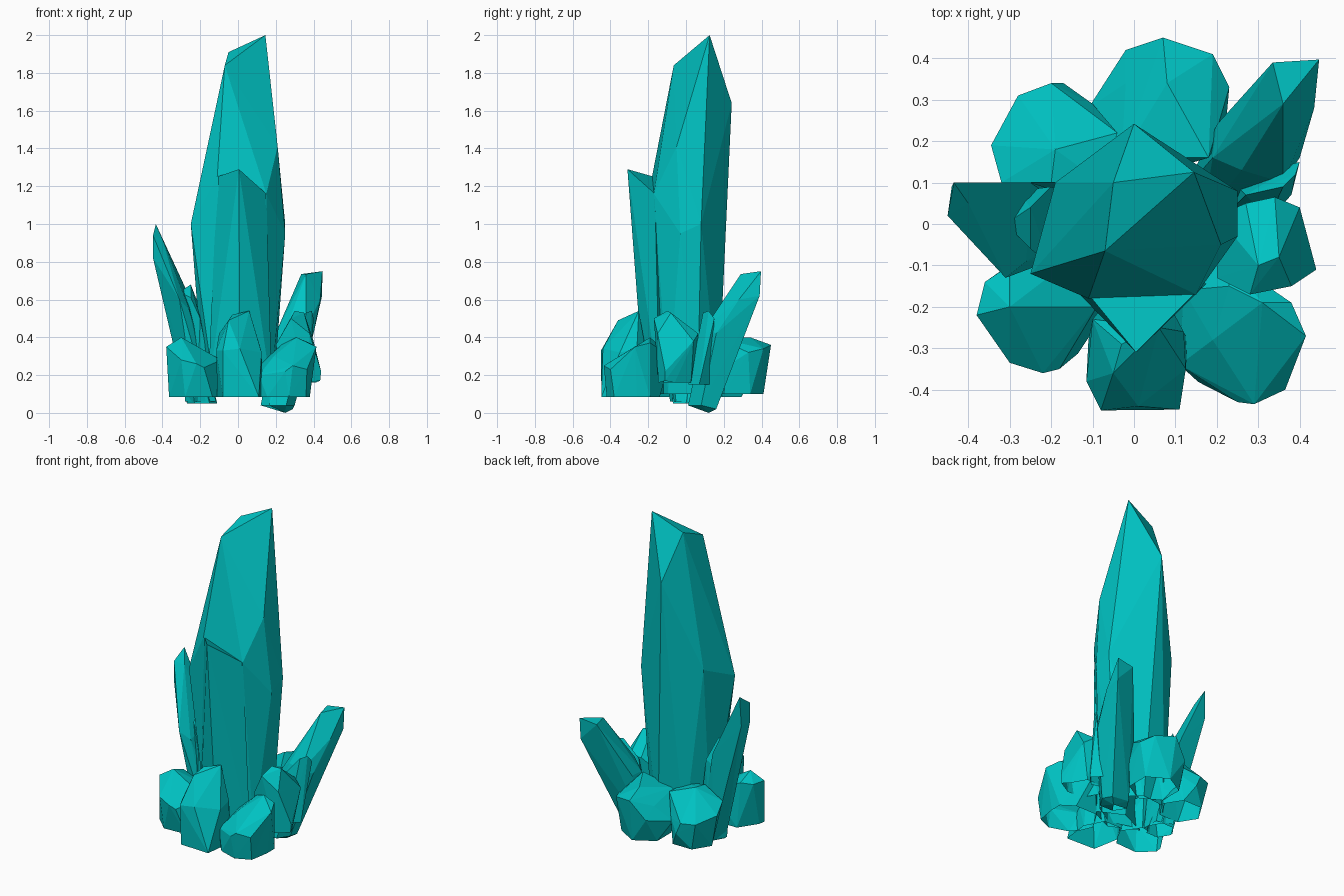
import bpy, bmesh, math

mat = bpy.data.materials.new("teal_crystal")
mat.diffuse_color = (0.0, 0.55, 0.55, 1)


def crystal(name, base, sides, tips, turn=0.0):
    """Open-footed hull of a flat foot (cx, cy, z, rx, ry) and cut facet corners."""
    cx, cy, z, rx, ry = base
    bm = bmesh.new()
    for i in range(sides):
        a = math.radians(turn) + math.tau * i / sides
        bm.verts.new((cx + rx * math.cos(a), cy + ry * math.sin(a), z))
    for p in tips:
        bm.verts.new(p)
    res = bmesh.ops.convex_hull(bm, input=bm.verts[:])
    junk = {g for g in res["geom_interior"] + res["geom_unused"]
            if isinstance(g, bmesh.types.BMVert)}
    bmesh.ops.delete(bm, geom=list(junk), context='VERTS')
    bmesh.ops.recalc_face_normals(bm, faces=bm.faces[:])
    foot = [f for f in bm.faces if f.normal.z < -0.95]
    bmesh.ops.delete(bm, geom=foot, context='FACES')
    me = bpy.data.meshes.new(name)
    bm.to_mesh(me)
    bm.free()
    me.materials.append(mat)
    ob = bpy.data.objects.new(name, me)
    bpy.context.collection.objects.link(ob)
    return ob


# Tall central spire and the slab leaning on its front
crystal("main_spire", (0.01, 0, 0.1, 0.19, 0.18), 7, [
    (0.145, 0.125, 2.0), (-0.05, 0.10, 1.91), (-0.07, -0.065, 1.84),
    (0.0, 0.242, 1.64), (0.21, -0.05, 1.41), (-0.11, -0.18, 1.25),
    (0.15, -0.17, 1.16), (-0.25, -0.12, 1.0), (0.25, 0.08, 1.0),
    (0.25, -0.03, 0.95), (-0.19, 0.10, 1.1)], 20)
crystal("front_slab", (0.01, -0.14, 0.1, 0.17, 0.08), 4, [
    (-0.11, -0.17, 1.25), (0.005, -0.31, 1.29), (0.15, -0.165, 1.16)])

# Left leaning shards
crystal("left_shard", (-0.19, 0, 0.05, 0.08, 0.08), 6, [
    (-0.435, 0.10, 1.0), (-0.45, 0.02, 0.94), (-0.40, 0.05, 0.92),
    (-0.45, 0.02, 0.82), (-0.44, 0.09, 0.82), (-0.31, -0.13, 0.60),
    (-0.25, 0.10, 0.60), (-0.26, -0.09, 0.55)])
crystal("left_small_shard", (-0.19, 0, 0.06, 0.09, 0.09), 5, [
    (-0.25, 0.04, 0.68), (-0.31, 0.0, 0.64), (-0.25, -0.06, 0.61),
    (-0.20, 0.09, 0.55), (-0.28, 0.08, 0.5), (-0.20, -0.1, 0.5)], 36)

# Right rear leaning shard, foot cut at a slant
crystal("rear_right_shard", (0.21, 0.08, 0.04, 0.09, 0.08), 6, [
    (0.447, 0.397, 0.75), (0.335, 0.39, 0.735), (0.36, 0.29, 0.735),
    (0.445, 0.39, 0.62), (0.435, 0.28, 0.60), (0.40, 0.16, 0.42),
    (0.20, 0.24, 0.40), (0.26, 0.13, 0.46), (0.36, 0.10, 0.45),
    (0.19, 0.16, 0.40), (0.25, 0.12, 0.0), (0.29, 0.16, 0.02)])
crystal("rear_right_chip", (0.30, 0.07, 0.15, 0.08, 0.06), 5, [
    (0.39, 0.12, 0.54), (0.36, 0.09, 0.53), (0.40, 0.15, 0.5),
    (0.27, 0.07, 0.42)])

# Stubby ring of low crystals, their inner corners buried in the spire
crystal("right_stub", (0.31, -0.06, 0.16, 0.10, 0.10), 6, [
    (0.30, -0.10, 0.54), (0.35, -0.08, 0.53), (0.28, -0.17, 0.50),
    (0.34, 0.065, 0.42), (0.27, 0.05, 0.42), (0.40, 0.04, 0.38),
    (0.38, -0.15, 0.42), (0.44, -0.11, 0.22), (0.435, -0.11, 0.17),
    (0.20, -0.13, 0.36), (0.20, 0.02, 0.36)])
crystal("front_left_stub", (-0.21, -0.20, 0.085, 0.15, 0.13), 6, [
    (-0.30, -0.20, 0.40), (-0.38, -0.22, 0.35), (-0.36, -0.14, 0.35),
    (-0.22, -0.36, 0.26), (-0.30, -0.335, 0.28), (-0.18, -0.35, 0.24),
    (-0.09, -0.2, 0.28), (-0.365, -0.24, 0.085), (-0.3, -0.10, 0.36),
    (-0.13, -0.07, 0.28), (-0.28, -0.32, 0.085)])
crystal("front_stub", (0.01, -0.28, 0.085, 0.12, 0.13), 6, [
    (0.06, -0.25, 0.54), (-0.03, -0.29, 0.52), (-0.05, -0.36, 0.49),
    (-0.10, -0.23, 0.42), (-0.115, -0.38, 0.33), (-0.08, -0.45, 0.33),
    (0.01, -0.44, 0.34), (0.125, -0.35, 0.32), (0.12, -0.26, 0.34),
    (0.11, -0.448, 0.085), (-0.08, -0.44, 0.085)])
crystal("front_right_stub", (0.23, -0.26, 0.085, 0.15, 0.14), 6, [
    (0.31, -0.19, 0.40), (0.38, -0.19, 0.37), (0.415, -0.27, 0.35),
    (0.29, -0.435, 0.25), (0.25, -0.43, 0.22), (0.365, -0.40, 0.23),
    (0.11, -0.34, 0.20), (0.19, -0.28, 0.30), (0.23, -0.15, 0.36),
    (0.12, -0.16, 0.26), (0.22, -0.08, 0.30), (0.38, -0.19, 0.085),
    (0.36, -0.38, 0.085), (0.27, -0.42, 0.085), (0.11, -0.33, 0.085)])
crystal("rear_stub", (0.08, 0.27, 0.1, 0.14, 0.14), 6, [
    (0.08, 0.34, 0.40), (-0.02, 0.34, 0.31), (0.07, 0.45, 0.36),
    (-0.02, 0.42, 0.25), (0.19, 0.41, 0.34), (0.23, 0.33, 0.32),
    (0.18, 0.16, 0.40), (-0.11, 0.28, 0.22), (-0.03, 0.16, 0.36),
    (0.22, 0.22, 0.25)], 30)
crystal("rear_left_stub", (-0.18, 0.19, 0.085, 0.13, 0.12), 6, [
    (-0.19, 0.18, 0.41), (-0.04, 0.22, 0.36), (-0.20, 0.10, 0.40),
    (-0.32, 0.10, 0.33), (-0.345, 0.19, 0.28), (-0.28, 0.31, 0.25),
    (-0.20, 0.34, 0.25), (-0.10, 0.29, 0.24), (-0.17, 0.34, 0.18),
    (-0.08, 0.10, 0.38)])
